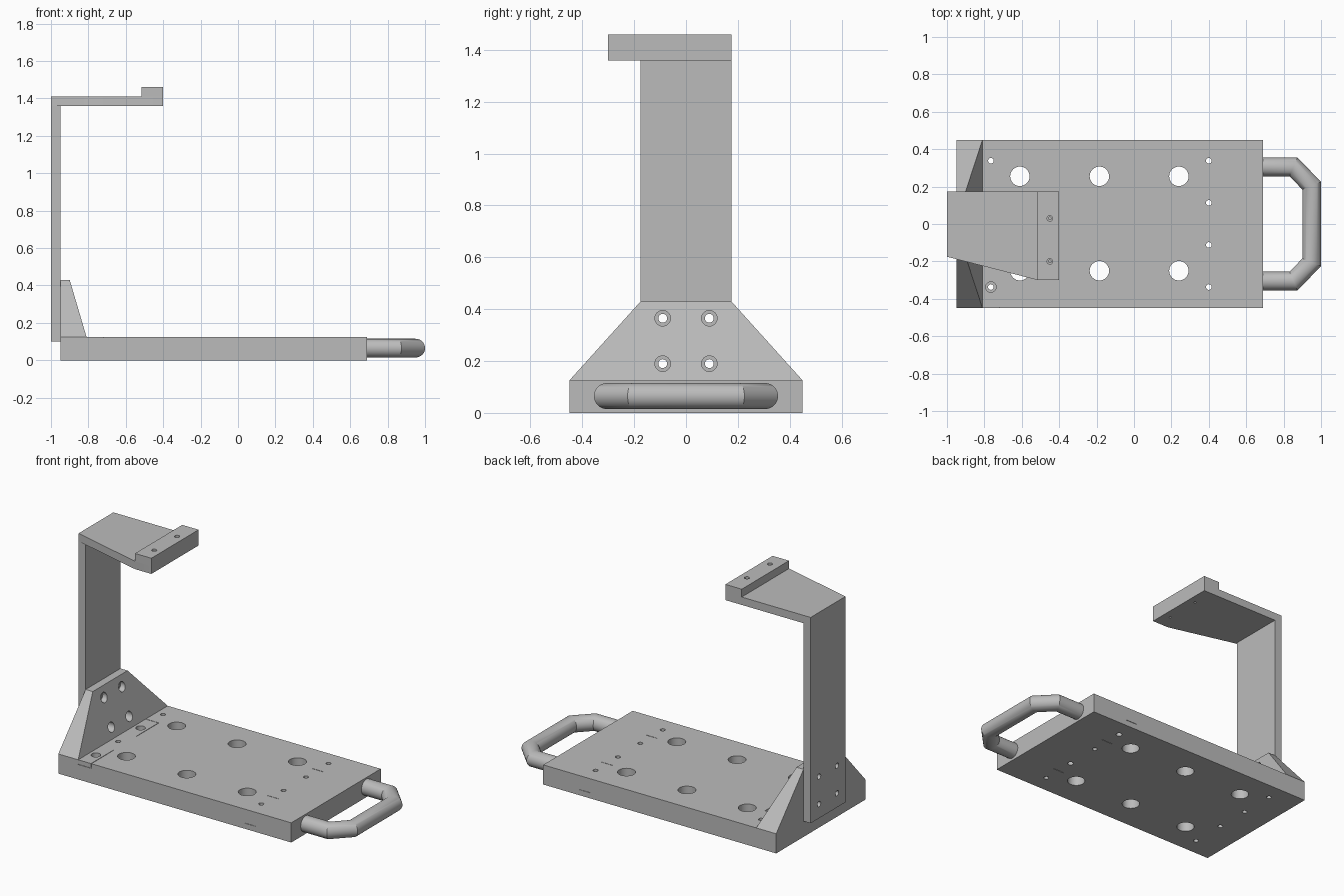
import bpy, bmesh, math
from mathutils import Vector, Matrix

cube = bpy.data.objects.get("Cube")
if cube:
    bpy.data.objects.remove(cube, do_unlink=True)

# Single flat grey
grey = bpy.data.materials.new("machined grey")
grey.use_nodes = True
colour = (0.5, 0.5, 0.5, 1)
grey.diffuse_color = colour
grey.node_tree.nodes["Principled BSDF"].inputs["Base Color"].default_value = colour


def make_object(name, bm):
    bmesh.ops.recalc_face_normals(bm, faces=bm.faces)
    mesh = bpy.data.meshes.new(name)
    bm.to_mesh(mesh)
    bm.free()
    mesh.materials.append(grey)
    obj = bpy.data.objects.new(name, mesh)
    bpy.context.scene.collection.objects.link(obj)
    return obj


def loft(bm, rings):
    """Skin a list of closed point rings and cap both ends."""
    loops = [[bm.verts.new(p) for p in ring] for ring in rings]
    n = len(loops[0])
    for a, b in zip(loops, loops[1:]):
        for i in range(n):
            j = (i + 1) % n
            bm.faces.new((a[i], a[j], b[j], b[i]))
    bm.faces.new(loops[0][::-1])
    bm.faces.new(loops[-1])


def rect(x0, x1, y0, y1, z):
    return [(x0, y0, z), (x1, y0, z), (x1, y1, z), (x0, y1, z)]


def add_box(bm, x0, x1, y0, y1, z0, z1):
    loft(bm, [rect(x0, x1, y0, y1, z0), rect(x0, x1, y0, y1, z1)])


def box(name, *bounds):
    bm = bmesh.new()
    add_box(bm, *bounds)
    return make_object(name, bm)


def add_bore(bm, place, steps, sides=32):
    """Stepped round cutter along local z; steps are (height, radius)."""
    loft(bm, [[place @ Vector((r * math.cos(t), r * math.sin(t), h))
               for t in (math.tau * i / sides for i in range(sides))]
              for h, r in steps])


def cut(target, bm):
    cutter = make_object("cutter", bm)
    cutter.hide_render = True
    mod = target.modifiers.new("cut", 'BOOLEAN')
    mod.object = cutter
    mod.operation = 'DIFFERENCE'
    mod.solver = 'EXACT'
    mod.use_self = True
    bpy.context.view_layer.objects.active = target
    bpy.ops.object.modifier_apply(modifier=mod.name)
    bpy.data.objects.remove(cutter, do_unlink=True)


def smooth(obj):
    bpy.ops.object.select_all(action='DESELECT')
    obj.select_set(True)
    bpy.context.view_layer.objects.active = obj
    bpy.ops.object.shade_smooth_by_angle(angle=math.radians(25))


# Base plate
TOP = 0.125
plate = box("base_plate", -0.95, 0.69, -0.45, 0.45, 0, TOP)
holes = bmesh.new()
for x in (-0.61, -0.185, 0.24):
    for y in (-0.25, 0.255):
        add_bore(holes, Matrix.Translation((x, y, 0)), [(-0.1, 0.052), (0.3, 0.052)])
# Screw rows, counterbored on every other hole
for x, wide in ((-0.765, (0, 2)), (0.4, (1, 3))):
    for i in range(4):
        place = Matrix.Translation((x, -0.337 + 0.225 * i, 0))
        steps = [(-0.1, 0.015), (0.3, 0.015)]
        if i in wide and x < 0:
            steps = [(-0.1, 0.015), (0.09, 0.015), (0.09, 0.028), (0.3, 0.028)]
        elif i in wide:
            steps = [(-0.1, 0.018), (0.035, 0.018), (0.035, 0.015), (0.3, 0.015)]
        add_bore(holes, place, steps)
cut(plate, holes)

# Hairline joint seams around the inset bars
seams = bmesh.new()
W, D = 0.003, 0.003
for y0, y1 in ((-0.46, -0.225), (0.0, 0.23)):
    add_box(seams, -0.72, -0.72 + W, y0, y1, TOP - D, 0.2)
add_box(seams, -0.81, -0.72, 0.227, 0.23, TOP - D, 0.2)
add_box(seams, -0.81, -0.72, -0.46, -0.45 + D, 0.095, 0.095 + W)
add_box(seams, -0.72, -0.72 + W, -0.46, -0.45 + D, 0.095, TOP - D)
for y in (-0.225, 0.225):
    add_box(seams, 0.36, 0.44, y, y + W, TOP - D, 0.2)
    add_box(seams, 0.36, 0.44, y, y + W, -0.1, D)
add_box(seams, 0.36, 0.44, -0.46, -0.45 + D, 0.035, 0.035 + W)
add_box(seams, 0.36, 0.44, 0.45 - D, 0.46, 0.035, 0.035 + W)
cut(plate, seams)

# Tapered bracket foot and upright, bolted together
bm = bmesh.new()
loft(bm, [rect(-0.95, -0.81, -0.45, 0.45, TOP), rect(-0.95, -0.90, -0.175, 0.175, 0.43)])
foot = make_object("bracket_foot", bm)
upright = box("upright", -1, -0.95, -0.175, 0.175, 0.1, 1.36)
for target in (foot, upright):
    bolts = bmesh.new()
    for y in (-0.09, 0.09):
        for z in (0.19, 0.365):
            place = Matrix.Translation((0, y, z)) @ Matrix.Rotation(math.pi / 2, 4, 'Y')
            add_bore(bolts, place, [(-1.1, 0.017), (-0.91, 0.017), (-0.91, 0.03), (-0.6, 0.03)])
    cut(target, bolts)

# Top arm, flared toward the front
outline = [(-1, -0.175), (-0.515, -0.3), (-0.4, -0.3), (-0.4, 0.175), (-1, 0.175)]
bm = bmesh.new()
loft(bm, [[(x, y, z) for x, y in outline] for z in (1.36, 1.41)])
arm = make_object("top_arm", bm)
pad = box("arm_pad", -0.515, -0.4, -0.3, 0.175, 1.41, 1.46)
for target in (arm, pad):
    taps = bmesh.new()
    for y in (-0.2, 0.03):
        add_bore(taps, Matrix.Translation((-0.45, y, 0)),
                 [(1.3, 0.007), (1.385, 0.007), (1.385, 0.015), (1.5, 0.015)])
    cut(target, taps)

# Carry handle: round bar with mitred bends
half = [Vector((0.69, 0.305)), Vector((0.853, 0.305)), Vector((0.95, 0.205))]
path = half + [Vector((p.x, -p.y)) for p in reversed(half)]
R, SIDES = 0.05, 40
rings = []
for i, p in enumerate(path):
    before = (p - path[i - 1]).normalized() if i else Vector((1, 0))
    after = (path[i + 1] - p).normalized() if i < len(path) - 1 else before
    along = (before + after).normalized()
    side = Vector((-along.y, along.x)) / along.dot(before)
    rings.append([(p.x + side.x * R * math.cos(t), p.y + side.y * R * math.cos(t),
                   0.065 + R * math.sin(t))
                  for t in (math.tau * k / SIDES for k in range(SIDES))])
bm = bmesh.new()
loft(bm, rings)
handle = make_object("carry_handle", bm)

for obj in (plate, foot, upright, arm, pad, handle):
    smooth(obj)
